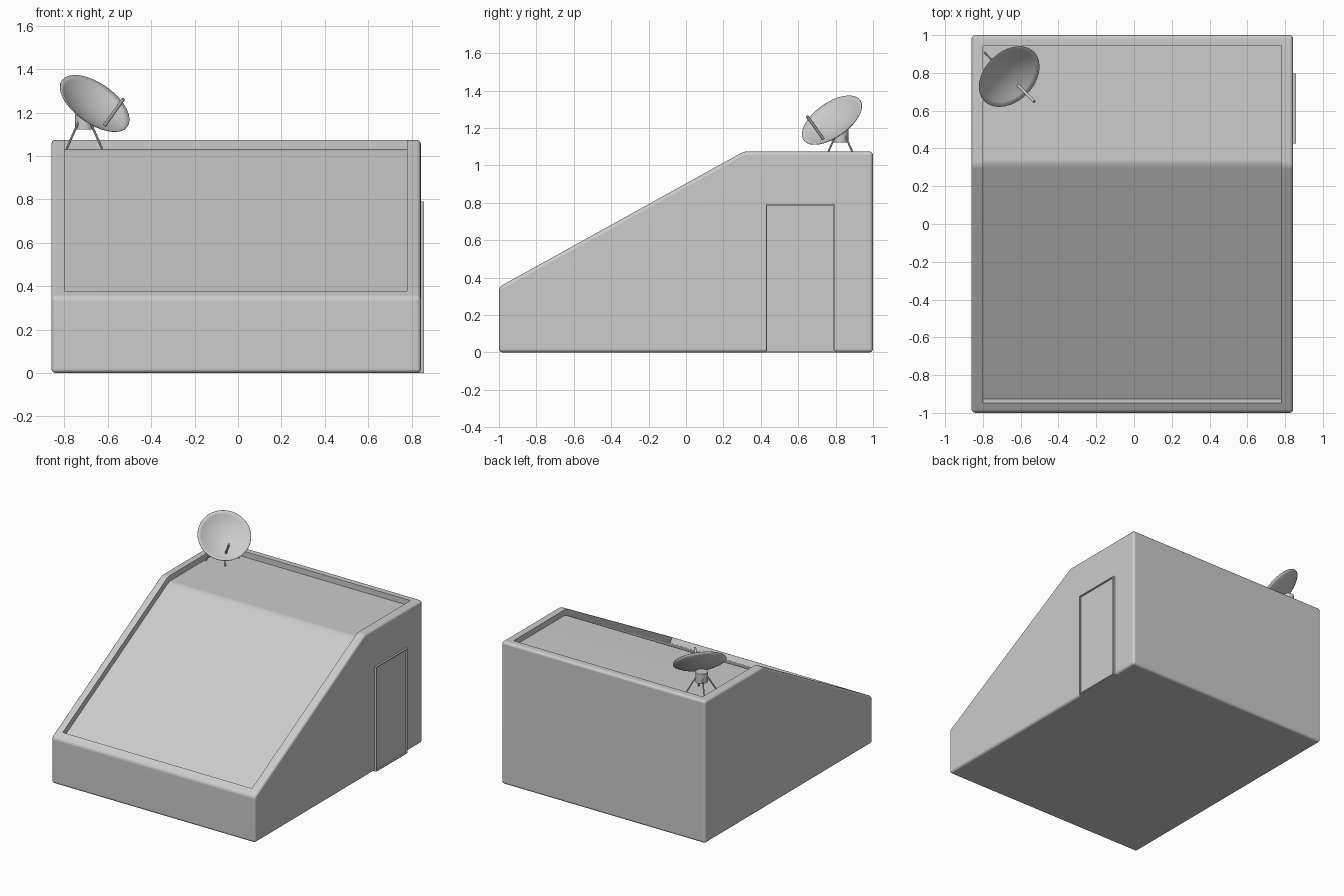
import bpy, bmesh, math
from mathutils import Vector

if "Cube" in bpy.data.objects:
    bpy.data.objects.remove(bpy.data.objects["Cube"])


def finish(name, bm):
    bmesh.ops.recalc_face_normals(bm, faces=bm.faces)
    me = bpy.data.meshes.new(name)
    bm.to_mesh(me)
    bm.free()
    ob = bpy.data.objects.new(name, me)
    bpy.context.collection.objects.link(ob)
    return ob


def select(ob):
    bpy.ops.object.select_all(action='DESELECT')
    ob.select_set(True)
    bpy.context.view_layer.objects.active = ob


def smooth(ob, angle=35):
    select(ob)
    bpy.ops.object.shade_smooth_by_angle(angle=math.radians(angle))


def prism(profile, x0, x1):
    """Extrude a (y, z) profile along x."""
    bm = bmesh.new()
    face = bm.faces.new([bm.verts.new((x0, y, z)) for y, z in profile])
    ext = bmesh.ops.extrude_face_region(bm, geom=[face])['geom']
    verts = [g for g in ext if isinstance(g, bmesh.types.BMVert)]
    bmesh.ops.translate(bm, verts=verts, vec=(x1 - x0, 0, 0))
    bmesh.ops.recalc_face_normals(bm, faces=bm.faces)
    return bm


def rod(name, a, b, radius, sides=12):
    a, b = Vector(a), Vector(b)
    bm = bmesh.new()
    bmesh.ops.create_cone(bm, cap_ends=True, segments=sides, radius1=radius,
                          radius2=radius, depth=(b - a).length)
    ob = finish(name, bm)
    ob.location = (a + b) / 2
    ob.rotation_euler = (b - a).to_track_quat('Z', 'Y').to_euler()
    smooth(ob)
    return ob


# Building: wedge-roofed block with rounded edges
bm = prism([(-1, 0), (1, 0), (1, 1.075), (0.31, 1.075), (-1, 0.35)], -0.86, 0.843)
bmesh.ops.bevel(bm, geom=bm.edges[:], offset=0.02, segments=3, profile=0.5,
                affect='EDGES', clamp_overlap=True)
building = finish("building", bm)

# Roof recess following the flat and sloped roof
bm = prism([(-0.927, 0.342), (0.29, 1.015), (0.305, 1.022), (0.32, 1.028),
            (0.34, 1.033), (0.943, 1.033), (0.943, 1.6), (-0.25, 1.6),
            (-1.024, 0.517)], -0.80, 0.78)
cutter = finish("roof_recess_cutter", bm)
cutter.hide_render = True
mod = building.modifiers.new("roof_recess", 'BOOLEAN')
mod.operation = 'DIFFERENCE'
mod.solver = 'EXACT'
mod.object = cutter
select(building)
bpy.ops.object.modifier_apply(modifier=mod.name)
bpy.data.objects.remove(cutter)
smooth(building)
wn = building.modifiers.new("clean_normals", 'WEIGHTED_NORMAL')
wn.keep_sharp = True

# Door with raised frame on the right wall
bm = bmesh.new()
bmesh.ops.create_cube(bm, size=1)
bmesh.ops.scale(bm, vec=(0.057, 0.37, 0.79), verts=bm.verts)
bmesh.ops.translate(bm, vec=(0.8285, 0.612, 0.395), verts=bm.verts)
front = [f for f in bm.faces if f.normal.x > 0.9]
bmesh.ops.inset_region(bm, faces=front, thickness=0.01)
bmesh.ops.inset_region(bm, faces=front, thickness=0.0001, depth=-0.01)
finish("door", bm)

# Dish: shallow bowl tilted 45 degrees towards the front right
axis = Vector((0.5, -0.5, 0.707)).normalized()
rim = Vector((-0.66, 0.78, 1.243))
R, DEPTH = 0.185, 0.05
bm = bmesh.new()
pts = [bm.verts.new((R * i / 8, 0, DEPTH * ((i / 8) ** 2 - 1))) for i in range(9)]
edges = [bm.edges.new(p) for p in zip(pts, pts[1:])]
bmesh.ops.spin(bm, geom=pts + edges, cent=(0, 0, 0), axis=(0, 0, 1),
               angle=math.tau, steps=32, use_duplicate=False)
bmesh.ops.remove_doubles(bm, verts=bm.verts, dist=0.0005)
dish = finish("dish", bm)
dish.location = rim
dish.rotation_euler = axis.to_track_quat('Z', 'Y').to_euler()
sol = dish.modifiers.new("thickness", 'SOLIDIFY')
sol.thickness = 0.003
sol.offset = 0
smooth(dish)

# Feed arm rising from the lower part of the bowl
foot = Vector((-0.613, 0.733, 1.143))
rod("feed_arm", foot, foot + axis * 0.17, 0.008)

# Dish mount and four splayed legs
cx, cy = -0.708, 0.825
rod("dish_mount", (cx, cy, 1.122), (cx, cy, 1.195), 0.043, 16)
for sx in (-1, 1):
    for sy in (-1, 1):
        rod("mount_leg", (cx + sx * 0.083, cy + sy * 0.083, 1.03),
            (cx + sx * 0.026, cy + sy * 0.026, 1.16), 0.005, 8)
